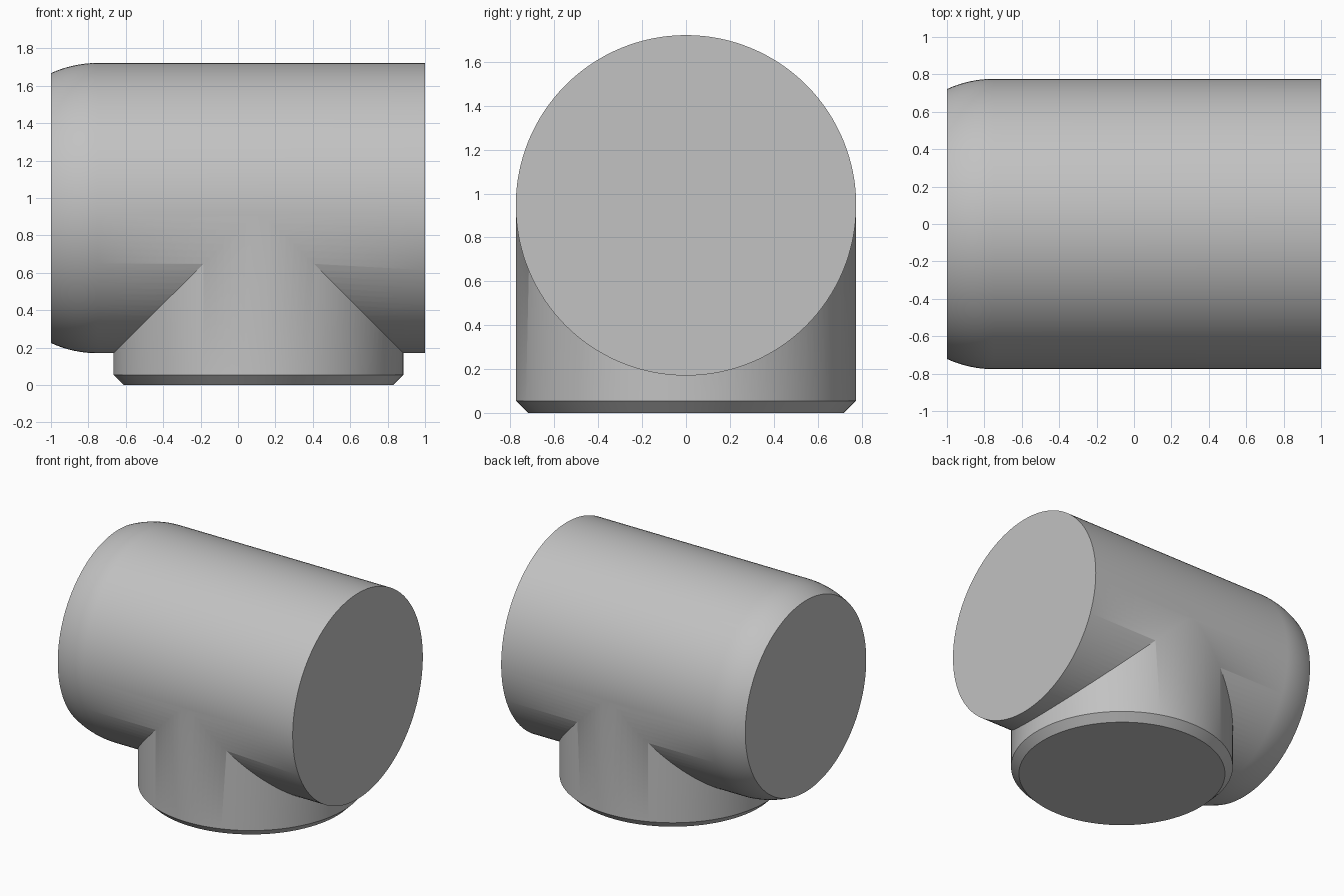
import bpy, bmesh, math
from mathutils import Matrix

cube = bpy.data.objects.get("Cube")
if cube:
    bpy.data.objects.remove(cube, do_unlink=True)

R, AXIS_Z, BRANCH_X, SEGS = 0.776, 0.946, 0.11, 128

grey = bpy.data.materials.new("plain grey")
grey.use_nodes = True
colour = (0.54, 0.54, 0.54, 1.0)
grey.diffuse_color = colour
grey.node_tree.nodes["Principled BSDF"].inputs["Base Color"].default_value = colour


def lathe(name, profile, matrix):
    """Closed solid of revolution about local z from (radius, height) pairs."""
    bm = bmesh.new()
    rings = [[bm.verts.new((r * math.cos(a), r * math.sin(a), z))
              for a in (2 * math.pi * i / SEGS for i in range(SEGS))]
             for r, z in profile]
    for low, high in zip(rings, rings[1:]):
        for i in range(SEGS):
            j = (i + 1) % SEGS
            bm.faces.new((low[i], low[j], high[j], high[i]))
    bm.faces.new(rings[0][::-1])
    bm.faces.new(rings[-1])
    bm.transform(matrix)
    bmesh.ops.recalc_face_normals(bm, faces=bm.faces)
    mesh = bpy.data.meshes.new(name)
    bm.to_mesh(mesh)
    bm.free()
    mesh.materials.append(grey)
    obj = bpy.data.objects.new(name, mesh)
    bpy.context.collection.objects.link(obj)
    return obj


# Main barrel along x: right end eased by a tangent arc, left end cut square
ARC_R, ARC_LEN, STEPS = 0.6, 0.25, 10
barrel_profile = []
for i in range(STEPS + 1):
    d = ARC_LEN * (1 - i / STEPS)
    barrel_profile.append((R - ARC_R + math.sqrt(ARC_R ** 2 - d ** 2), -1 + ARC_LEN - d))
barrel_profile.append((R, 1.0))
body = lathe("tee_body", barrel_profile,
             Matrix.Translation((0, 0, AXIS_Z)) @ Matrix.Rotation(math.pi / 2, 4, 'Y'))

# Branch going down, with a chamfered foot; a hair narrower for a clean union
branch = lathe("branch_helper", [(0.72, 0), (R - 0.001, 0.055), (R - 0.001, AXIS_Z)],
               Matrix.Translation((BRANCH_X, 0, 0)))

# Fuse the two into one solid
union = body.modifiers.new("join_branch", 'BOOLEAN')
union.operation = 'UNION'
union.solver = 'EXACT'
union.object = branch
bpy.ops.object.select_all(action='DESELECT')
body.select_set(True)
bpy.context.view_layer.objects.active = body
bpy.ops.object.modifier_apply(modifier=union.name)
bpy.data.objects.remove(branch, do_unlink=True)

# Smooth the walls, keep rims and the chamfer crisp
bpy.ops.object.shade_smooth_by_angle(angle=math.radians(30))
